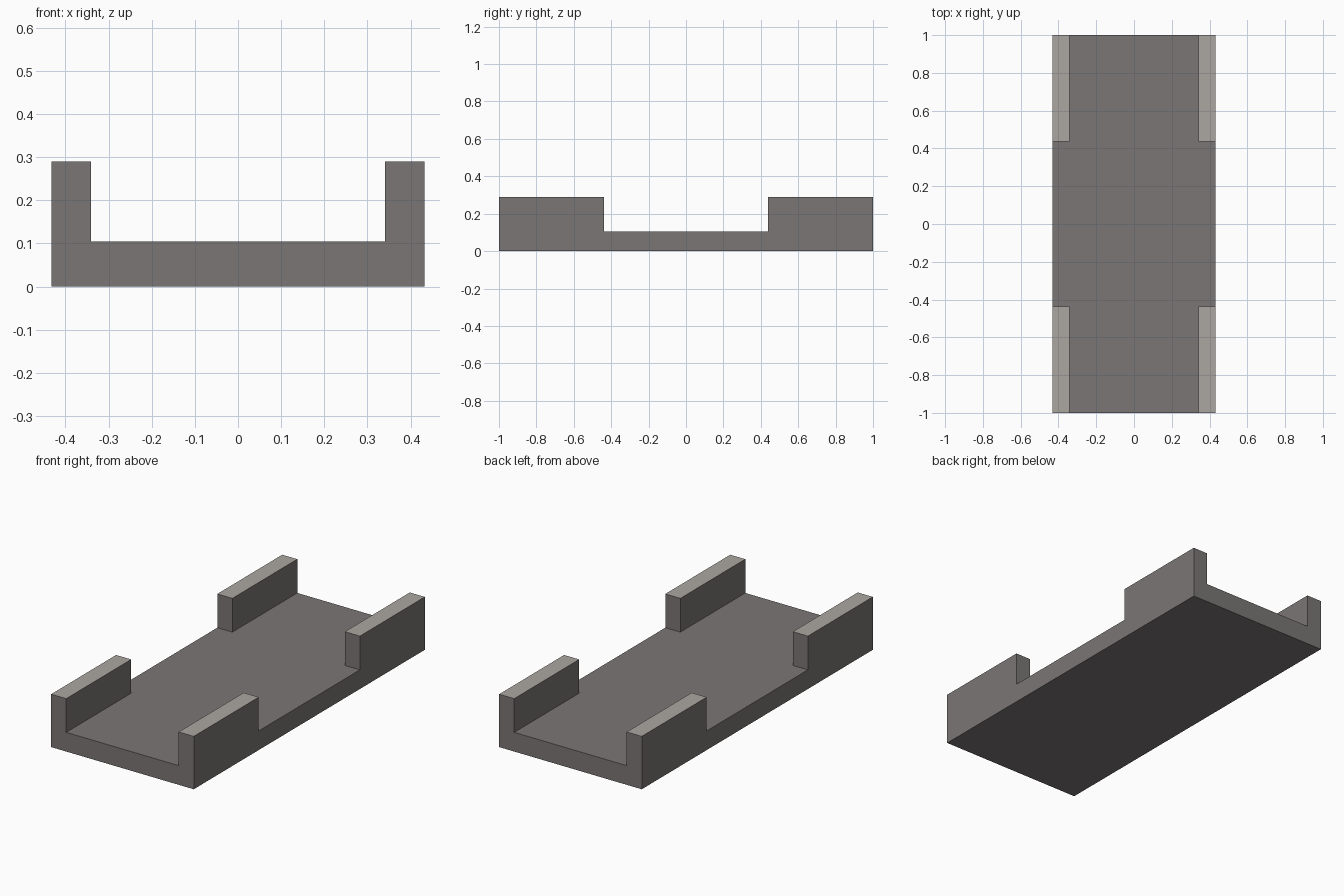
import bpy, bmesh, math
from mathutils import Vector, Matrix

if "Cube" in bpy.data.objects:
    bpy.data.objects.remove(bpy.data.objects["Cube"])

HALF_W, HALF_L = 0.432, 1.0
RAIL_X, RAIL_Y = 0.341, 0.438
FLOOR_Z, RAIL_Z = 0.105, 0.29


def material(name, rgb):
    m = bpy.data.materials.new(name)
    m.diffuse_color = (*rgb, 1.0)
    m.use_nodes = True
    m.node_tree.nodes["Principled BSDF"].inputs["Base Color"].default_value = m.diffuse_color
    return m


# Floor slab
bm = bmesh.new()
bmesh.ops.create_cube(bm, size=1.0, matrix=Matrix.Translation((0, 0, FLOOR_Z / 2))
                      @ Matrix.Diagonal((2 * HALF_W, 2 * HALF_L, FLOOR_Z, 1)))

# Cut lines that outline the corner rails
for axis, d in ((Vector((1, 0, 0)), RAIL_X), (Vector((0, 1, 0)), RAIL_Y)):
    for s in (-1, 1):
        bmesh.ops.bisect_plane(bm, geom=bm.verts[:] + bm.edges[:] + bm.faces[:],
                               plane_co=axis * d * s, plane_no=axis)

# Four corner rails raised from the slab, with lighter tops
bm.normal_update()
corners = []
for f in bm.faces:
    c = f.calc_center_median()
    if f.normal.z > 0.9 and abs(c.x) > RAIL_X and abs(c.y) > RAIL_Y:
        corners.append(f)
tops = bmesh.ops.extrude_discrete_faces(bm, faces=corners)["faces"]
for f in tops:
    for v in f.verts:
        v.co.z = RAIL_Z
    f.material_index = 1

# Merge coplanar faces into clean flat panels
bmesh.ops.dissolve_limit(bm, angle_limit=math.radians(1), verts=bm.verts[:],
                         edges=bm.edges[:], delimit={'MATERIAL'})
bmesh.ops.recalc_face_normals(bm, faces=bm.faces[:])

mesh = bpy.data.meshes.new("railed_tray")
bm.to_mesh(mesh)
bm.free()
mesh.materials.append(material("dark warm grey", (0.195, 0.182, 0.178)))
mesh.materials.append(material("light warm grey", (0.41, 0.38, 0.35)))
bpy.context.collection.objects.link(bpy.data.objects.new("railed_tray", mesh))
